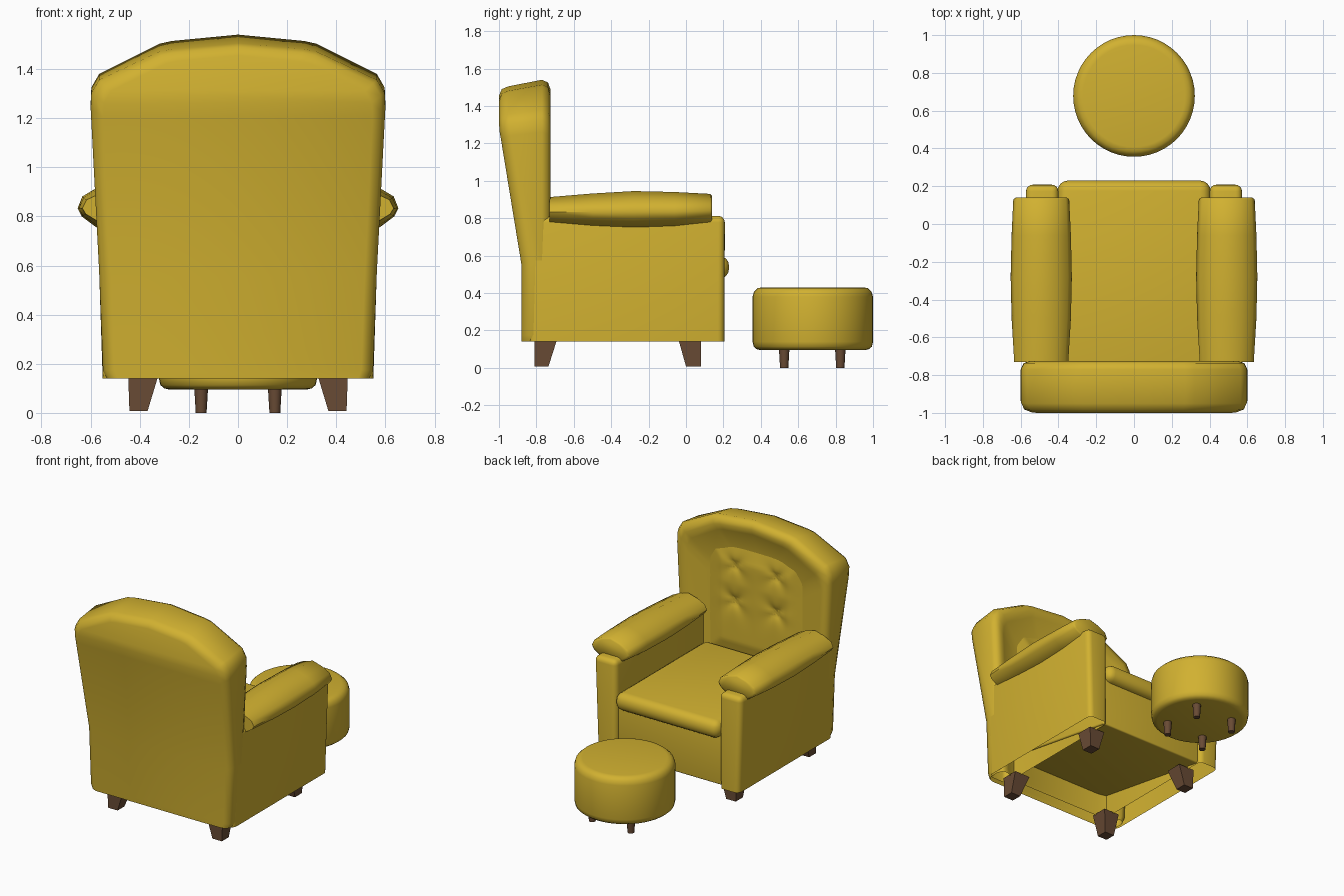
import bpy, bmesh, math

if "Cube" in bpy.data.objects:
    bpy.data.objects.remove(bpy.data.objects["Cube"])


def material(name, color):
    m = bpy.data.materials.new(name)
    m.diffuse_color = (*color, 1)
    m.use_nodes = True
    m.node_tree.nodes["Principled BSDF"].inputs["Base Color"].default_value = m.diffuse_color
    return m


GOLD = material("mustard_fabric", (0.64, 0.44, 0.03))
WOOD = material("dark_wood", (0.14, 0.07, 0.035))


def finish(name, bm, mat, bevel=0, angle=40, closed=True):
    if closed:
        bmesh.ops.recalc_face_normals(bm, faces=bm.faces)
    me = bpy.data.meshes.new(name)
    bm.to_mesh(me)
    bm.free()
    me.materials.append(mat)
    ob = bpy.data.objects.new(name, me)
    bpy.context.collection.objects.link(ob)
    bpy.context.view_layer.objects.active = ob
    ob.select_set(True)
    if bevel:
        b = ob.modifiers.new("bevel", 'BEVEL')
        b.width, b.segments = bevel, 4
        bpy.ops.object.modifier_apply(modifier="bevel")
    bpy.ops.object.shade_smooth_by_angle(angle=math.radians(angle))
    ob.select_set(False)
    return ob


def block(name, mat, low, high, z0, z1, bevel=0, open_bottom=False, rise=0):
    """Tapered box: low and high are (x0, x1, y0, y1) at z0 and z1.
    rise lifts the bottom edge at y0."""
    bm = bmesh.new()
    rings = [[bm.verts.new((x, y, z + (lift if y == r[2] else 0))) for x, y in
              ((r[0], r[2]), (r[1], r[2]), (r[1], r[3]), (r[0], r[3]))]
             for r, z, lift in ((low, z0, rise), (high, z1, 0))]
    bridge(bm, rings)
    bm.faces.new(rings[1])
    if not open_bottom:
        bm.faces.new(rings[0])
    return finish(name, bm, mat, bevel)


def bridge(bm, rings, wrap=True):
    for a, b in zip(rings, rings[1:]):
        n = len(a)
        for i in range(n if wrap else n - 1):
            j = (i + 1) % n
            bm.faces.new((a[i], a[j], b[j], b[i]))


def lathe(name, mat, profile, cx, cy, sides):
    bm = bmesh.new()
    rings = [[bm.verts.new((cx + r * math.cos(2 * math.pi * i / sides),
                            cy + r * math.sin(2 * math.pi * i / sides), z))
              for i in range(sides)] for r, z in profile]
    bridge(bm, rings)
    bm.faces.new(rings[0])
    bm.faces.new(rings[-1])
    return finish(name, bm, mat)


def flip(r, s):
    return r if s > 0 else (-r[1], -r[0], r[2], r[3])


# Backrest: the arched outline lofted from recessed front to leaning rear
half = [(.535, .14), (.55, .175), (.565, .57), (.60, 1.26), (.597, 1.325),
        (.565, 1.38), (.32, 1.503), (.27, 1.514)]
outline = half + [(0, 1.54)] + [(-x, z) for x, z in reversed(half)]


def rear_y(z):
    return -.88 - .12 * min(1, max(0, z - .57) / .78)


bm = bmesh.new()
rings = []
for t, y, rear in ((.22, -.78, 0), (.09, -.74, 0), (.05, -.725, 0),
                   (.015, -.737, 0), (0, -.77, 0), (0, .05, 1),
                   (.015, .015, 1), (.05, 0, 1)):
    ring = []
    for x, z in outline:
        yy = rear_y(z) + y if rear else y
        k = (z - .14) / 1.4
        zz = z - k * t - (.035 * k ** 3 if rear else 0)
        ring.append(bm.verts.new((x * (1 - t / .575), yy, zz)))
    rings.append(ring)
bridge(bm, rings, wrap=False)
for ring in (rings[0], rings[-1]):
    n = len(ring)
    for i in range(n // 2):
        quad = [ring[i], ring[i + 1], ring[n - 2 - i], ring[n - 1 - i]]
        bm.faces.new(list(dict.fromkeys(quad)))
finish("backrest", bm, GOLD, angle=50)

# Tufted panel with four buttoned dimples
bm = bmesh.new()
bmesh.ops.create_grid(bm, x_segments=48, y_segments=48, size=1)
for v in bm.verts:
    x, z = v.co.x * .38, .93 + v.co.y * .40
    edge = min(.38 - abs(x), .40 - abs(v.co.y * .40))
    fade = min(1, edge / .12)
    dx, dz = abs(x) - .16, abs(z - 1.055) - .125
    d = math.hypot(dx, dz)
    star = .5 + .5 * math.cos(4 * math.atan2(dz, dx))
    dimple = .03 * math.exp(-d / .035) + .014 * (1 - star) * math.exp(-d / .09)
    v.co = (x, -.785 + (.028 - dimple) * fade, z)
for f in bm.faces:
    f.normal_update()
if sum(f.normal.y for f in bm.faces) < 0:
    bmesh.ops.reverse_faces(bm, faces=bm.faces)
finish("tufted_panel", bm, GOLD, angle=70, closed=False)

# Seat cushion and the wedge-shaped base below it, hollowing towards the back
block("seat_cushion", GOLD, (-.405, .405, -.785, .23), (-.405, .405, -.785, .23),
      .475, .60, .055)
block("seat_base", GOLD, (-.41, .41, -.87, .175), (-.41, .41, -.87, .175),
      .145, .52, .012, rise=.18)

# Arms, padded armrests and splayed chair legs on both sides
section = [(1, .42), (.88, .67), (.5, .86), (0, 1), (-.5, .86), (-.88, .67),
           (-1, .42), (-.9, .25), (-.5, 0), (.5, 0), (.9, .25)]
stations = [(.14, .135, .785, .918), (.13, .148, .775, .93),
            (-.06, .157, .758, .94), (-.28, .162, .752, .945),
            (-.50, .157, .76, .932), (-.73, .143, .775, .913)]
for s, side in ((1, "right"), (-1, "left")):
    block("arm_" + side, GOLD, flip((.40, .551, -.84, .205), s),
          flip((.40, .573, -.84, .208), s), .14, .812, .035, open_bottom=True)
    bm = bmesh.new()
    rings = [[bm.verts.new((s * .491 + a * w, y, z0 + b * (z1 - z0)))
              for a, b in section] for y, w, z0, z1 in stations]
    bridge(bm, rings)
    bm.faces.new(rings[0])
    bm.faces.new(rings[-1])
    finish("armrest_" + side, bm, GOLD, angle=50)
    block("front_leg_" + side, WOOD, flip((.368, .442, 0, .08), s),
          flip((.325, .447, -.04, .08), s), .008, .15)
    block("rear_leg_" + side, WOOD, flip((.368, .442, -.81, -.735), s),
          flip((.325, .447, -.81, -.69), s), .008, .15)

# Round footstool with four small tapered legs
lathe("footstool", GOLD,
      [(.27, .43), (.294, .426), (.314, .408), (.322, .38), (.322, .14),
       (.316, .113), (.30, .10), (.28, .095)], 0, .678, 48)
for sx in (-1, 1):
    for sy in (-1, 1):
        lathe("footstool_leg", WOOD, [(.022, 0), (.028, .10)],
              sx * .15, .675 + sy * .15, 12)
